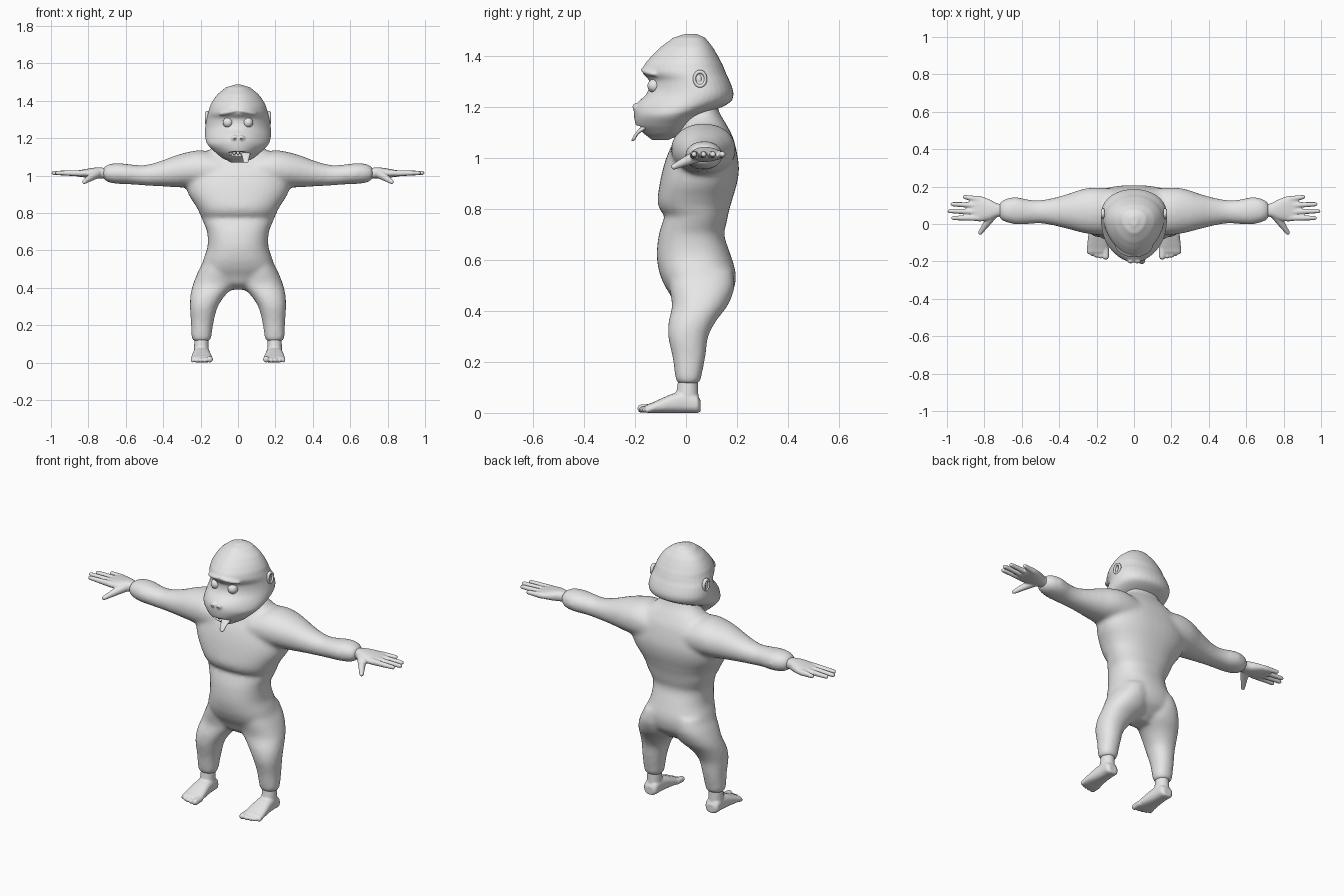
import bpy, bmesh, math
from mathutils import Vector, Matrix

skin = bpy.data.materials.new("grey")
skin.diffuse_color = (0.8, 0.8, 0.8, 1)


def spline(rows, steps=4):
    """Smoothly fill in extra stations between the given ones."""
    out = []
    for i in range(len(rows) - 1):
        p = [rows[max(0, min(len(rows) - 1, i + k))] for k in (-1, 0, 1, 2)]
        for s in range(steps):
            t = s / steps
            row = []
            for a, b, c, d in zip(*p):
                row.append(b + 0.5 * t * (c - a + t * (2 * a - 5 * b + 4 * c - d
                           + t * (3 * (b - c) + d - a))))
            row[0] = p[1][0] + t * (p[2][0] - p[1][0])
            out.append(row)
    return out + [list(rows[-1])]


def loft(bm, axis, rows, power=2.0, egg=0.0, side=1, n=40):
    """Skin rounded rings; each row is (position, a min, a max, b min, b max)."""
    rings = []
    for pos, a0, a1, b0, b1 in spline(rows):
        ring = []
        for i in range(n):
            t = 2 * math.pi * i / n
            c, s = math.cos(t), math.sin(t)
            c = math.copysign(abs(c) ** (2 / power), c)
            s = math.copysign(abs(s) ** (2 / power), s)
            a = (a0 + a1) / 2 + (a1 - a0) / 2 * c * (1 + egg * s)
            b = (b0 + b1) / 2 + (b1 - b0) / 2 * s
            x, y, z = {'x': (pos, a, b), 'y': (a, pos, b), 'z': (a, b, pos)}[axis]
            ring.append(bm.verts.new((x * side, y, z)))
        rings.append(ring)
    for r0, r1 in zip(rings, rings[1:]):
        for i in range(n):
            j = (i + 1) % n
            bm.faces.new((r0[i], r0[j], r1[j], r1[i]))
    bm.faces.new(rings[0][::-1])
    bm.faces.new(rings[-1])


def ball(bm, centre, radii, rot=Matrix()):
    m = Matrix.Translation(centre) @ rot @ Matrix.Diagonal((*radii, 1))
    bmesh.ops.create_uvsphere(bm, u_segments=24, v_segments=14, radius=1, matrix=m)


def digit(bm, p0, p1, r0, r1):
    """Tapered finger or toe with round ends."""
    p0, p1 = Vector(p0), Vector(p1)
    d = p1 - p0
    m = Matrix.Translation((p0 + p1) / 2) @ d.to_track_quat('Z', 'Y').to_matrix().to_4x4()
    bmesh.ops.create_cone(bm, cap_ends=True, segments=16, radius1=r0, radius2=r1,
                          depth=d.length, matrix=m)
    ball(bm, p0, (r0,) * 3)
    ball(bm, p1, (r1,) * 3)


def finish(bm, name, voxel=0, smooth=0, mirror=False):
    bmesh.ops.recalc_face_normals(bm, faces=bm.faces[:])
    for f in bm.faces:
        f.smooth = True
    me = bpy.data.meshes.new(name)
    bm.to_mesh(me)
    bm.free()
    ob = bpy.data.objects.new(name, me)
    bpy.context.collection.objects.link(ob)
    me.materials.append(skin)
    if voxel:
        r = ob.modifiers.new("blend", 'REMESH')
        r.mode, r.voxel_size, r.use_smooth_shade = 'VOXEL', voxel, True
    if smooth:
        s = ob.modifiers.new("soften", 'SMOOTH')
        s.factor, s.iterations = 0.5, smooth
    if mirror:
        ob.modifiers.new("mirror", 'MIRROR').use_mirror_merge = False
    return ob


# Body: torso, arms and legs blended into one skin
bm = bmesh.new()
torso = [(.39, .05, .0, .09), (.42, .10, -.04, .13), (.46, .17, -.06, .175),
         (.5, .195, -.085, .192), (.55, .185, -.105, .195), (.62, .163, -.115, .175),
         (.7, .165, -.107, .15), (.75, .185, -.092, .16), (.775, .195, -.084, .165),
         (.795, .205, -.102, .17), (.83, .222, -.112, .18), (.9, .265, -.103, .2),
         (.96, .28, -.09, .208), (1.02, .275, -.07, .2), (1.08, .24, -.04, .185),
         (1.13, .165, -.02, .16), (1.17, .115, -.01, .135), (1.23, .095, .0, .115)]
loft(bm, 'z', [(z, -w, w, f, b) for z, w, f, b in torso], 2.3)
arm = [(.1, -.06, .19, .93, 1.12), (.2, -.058, .195, .93, 1.135),
       (.27, -.048, .188, .935, 1.125), (.34, -.03, .165, .938, 1.105),
       (.42, -.01, .142, .943, 1.075), (.5, .003, .128, .947, 1.056),
       (.56, .0, .13, .952, 1.058), (.63, -.003, .144, .955, 1.066),
       (.68, .008, .137, .96, 1.064), (.71, .02, .122, .972, 1.052),
       (.722, .035, .108, .985, 1.04)]
leg = [(.113, .15, .24, -.034, .052), (.135, .142, .249, -.042, .06),
       (.22, .13, .252, -.053, .076), (.3, .108, .257, -.07, .087),
       (.36, .068, .254, -.068, .118), (.42, .01, .24, -.055, .163),
       (.49, .0, .212, -.065, .19), (.56, .01, .178, -.07, .185)]
for side in (1, -1):
    loft(bm, 'x', arm, 2.1, side=side)
    loft(bm, 'z', leg, 2.2, side=side)
finish(bm, "body", 0.011, 10)

# Hands: palm, four fingers, thumb
bm = bmesh.new()
loft(bm, 'x', [(.69, .04, .105, .985, 1.035), (.73, .038, .11, .985, 1.043),
               (.77, .022, .13, .985, 1.042), (.82, .014, .148, .99, 1.034),
               (.86, .018, .15, .995, 1.026), (.88, .03, .14, 1.0, 1.02)], 2.4)
for y0, y1, tip in ((.033, .032, .966), (.065, .069, .986), (.099, .106, .97), (.132, .144, .905)):
    digit(bm, (.83, y0, 1.012), (tip, y1, 1.014), .0175, .0115)
digit(bm, (.755, .05, 1.01), (.79, .0, .988), .026, .019)
digit(bm, (.79, .0, .988), (.822, -.047, .966), .019, .012)
finish(bm, "hands", 0.005, 4, True)

# Feet: ankle, sole, five toes
bm = bmesh.new()
loft(bm, 'z', [(.03, .155, .237, -.05, .052), (.08, .157, .235, -.038, .048),
               (.14, .158, .232, -.03, .046)])
loft(bm, 'y', [(.057, .17, .222, .004, .05), (.045, .156, .236, 0, .07),
               (0, .152, .238, 0, .085), (-.05, .147, .243, 0, .076),
               (-.1, .14, .249, 0, .055), (-.15, .137, .252, 0, .034),
               (-.16, .142, .248, .003, .028)], 2.6)
for x, tip, r in ((.151, -.174, .017), (.178, -.172, .013), (.201, -.167, .013),
                  (.222, -.16, .012), (.242, -.151, .011)):
    digit(bm, (x, -.13, .019), (x, tip, r), r, r)
finish(bm, "feet", 0.005, 3, True)

# Head: skull tapering to a muzzle, brow ridge and nose
bm = bmesh.new()
skull = [(1.486, .02, -.01, .045), (1.472, .062, -.05, .075), (1.435, .107, -.1, .105),
         (1.385, .14, -.148, .133), (1.35, .152, -.17, .15), (1.33, .158, -.168, .158),
         (1.305, .164, -.145, .17), (1.27, .17, -.146, .183), (1.245, .173, -.16, .186),
         (1.22, .173, -.188, .175), (1.195, .17, -.203, .13), (1.165, .158, -.204, .06),
         (1.125, .12, -.195, .025), (1.095, .085, -.165, -.005), (1.07, .04, -.135, -.07)]
loft(bm, 'z', [(z, -w, w, f, b) for z, w, f, b in skull], 2.0, 0.22)
for s in (1, -1):
    ball(bm, (s * .05, -.143, 1.338), (.06, .024, .014),
         Matrix.Rotation(s * .5, 4, 'Z') @ Matrix.Rotation(s * .18, 4, 'Y'))
    ball(bm, (s * .018, -.197, 1.2), (.018, .014, .016))
head = finish(bm, "head", 0.006, 4)

# Mouth and nostril cutter
bm = bmesh.new()
ball(bm, (0, -.19, 1.115), (.068, .04, .014))
for s in (1, -1):
    ball(bm, (s * .017, -.214, 1.195), (.008, .01, .006))
cutter = finish(bm, "mouth_cutter")
cutter.hide_render = True
cutter.hide_viewport = True
cut = head.modifiers.new("mouth", 'BOOLEAN')
cut.operation, cut.object = 'DIFFERENCE', cutter

# Teeth along the mouth
bm = bmesh.new()
for i in range(-2, 3):
    ball(bm, (i * .02, -.172 + .006 * abs(i), 1.123), (.009, .006, .012))
finish(bm, "teeth")

# Tongue hanging from the corner of the mouth
bm = bmesh.new()
loft(bm, 'z', [(1.066, .034, .05, -.213, -.204), (1.074, .028, .056, -.212, -.198),
               (1.095, .024, .06, -.2, -.184), (1.115, .018, .066, -.185, -.155),
               (1.122, .022, .062, -.175, -.15)], 2.4, n=20)
finish(bm, "tongue")

# Eyes
bm = bmesh.new()
ball(bm, (.054, -.124, 1.283), (.027, .027, .027))
finish(bm, "eyes", mirror=True)

# Ears: raised rim around a shallow lobe
bm = bmesh.new()
n, m = 28, 10
grid = []
for i in range(n):
    a = 2 * math.pi * i / n
    row = []
    for j in range(m):
        b = 2 * math.pi * j / m
        k = 1 + .28 * math.cos(b)
        row.append(bm.verts.new((.166 + .010 * math.sin(b), .055 + .022 * k * math.cos(a),
                                 1.31 + .028 * k * math.sin(a))))
    grid.append(row)
for i in range(n):
    for j in range(m):
        r0, r1, j1 = grid[i], grid[(i + 1) % n], (j + 1) % m
        bm.faces.new((r0[j], r1[j], r1[j1], r0[j1]))
ball(bm, (.162, .05, 1.308), (.008, .012, .018))
finish(bm, "ears", mirror=True)
